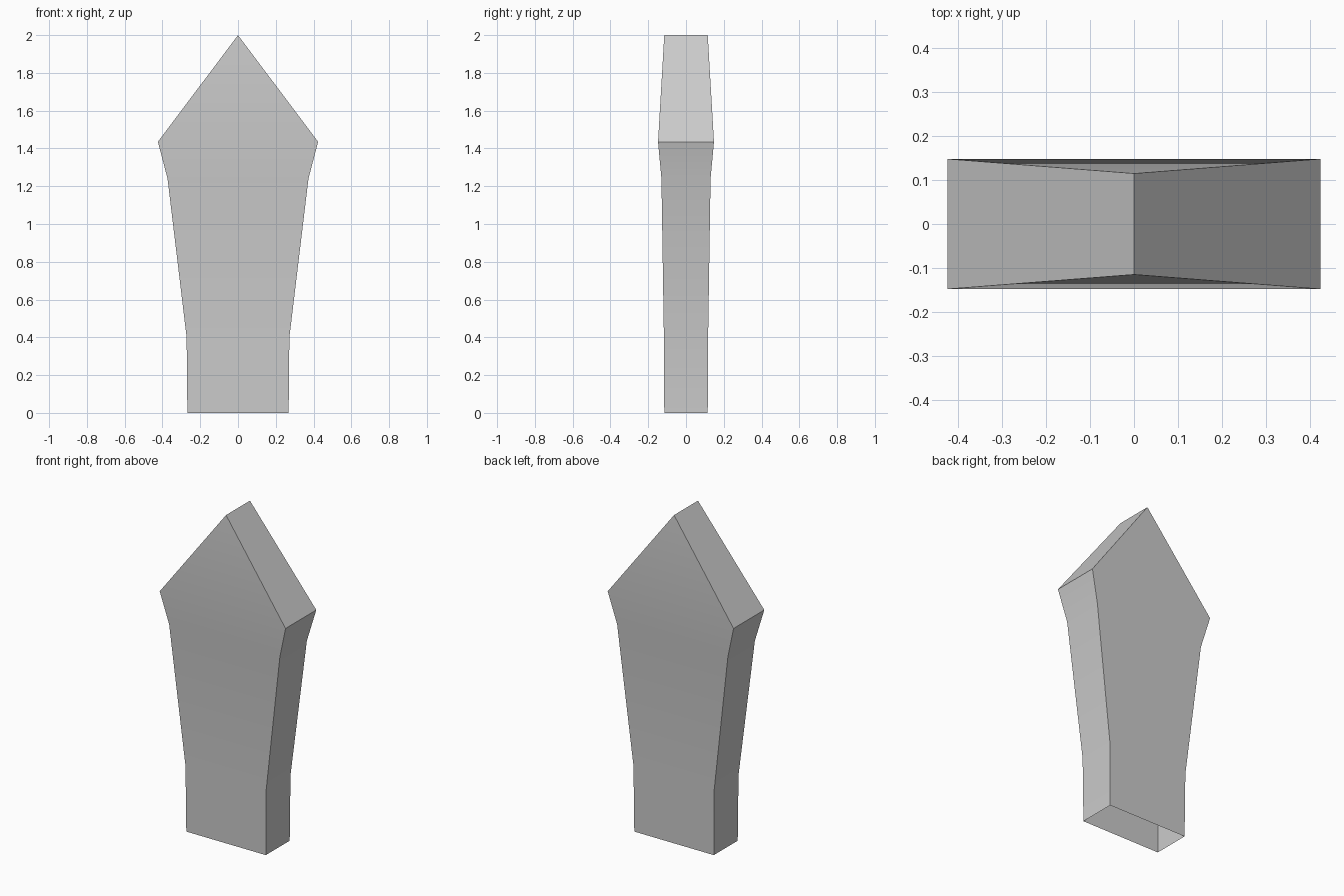
import bpy
import bmesh

cube = bpy.data.objects.get("Cube")
if cube:
    bpy.data.objects.remove(cube, do_unlink=True)

# Plain grey
grey = bpy.data.materials.new("plain_grey")
grey.use_nodes = True
colour = (0.6, 0.6, 0.6, 1.0)
grey.diffuse_color = colour
grey.node_tree.nodes["Principled BSDF"].inputs["Base Color"].default_value = colour

# Half width, half depth and height of each level, from the open foot up
levels = [
    (0.268, 0.115, 0.0),
    (0.272, 0.117, 0.40),
    (0.373, 0.130, 1.24),
    (0.424, 0.148, 1.435),
]
ridge_depth, ridge_height = 0.115, 2.0

bm = bmesh.new()
corners = [(-1, -1), (1, -1), (1, 1), (-1, 1)]
rings = [[bm.verts.new((sx * w, sy * d, z)) for sx, sy in corners]
         for w, d, z in levels]

# Flaring shaft walls
for low, high in zip(rings, rings[1:]):
    for i in range(4):
        j = (i + 1) % 4
        bm.faces.new((low[i], low[j], high[j], high[i]))

# Pointed cap with a short ridge from front to back
front = bm.verts.new((0, -ridge_depth, ridge_height))
back = bm.verts.new((0, ridge_depth, ridge_height))
a, b, c, d = rings[-1]
for face in ((a, b, front), (b, c, back, front), (c, d, back), (d, a, front, back)):
    bm.faces.new(face)

mesh = bpy.data.meshes.new("pointed_post")
bm.to_mesh(mesh)
bm.free()
mesh.materials.append(grey)

post = bpy.data.objects.new("pointed_post", mesh)
bpy.context.collection.objects.link(post)
bpy.context.view_layer.objects.active = post
post.select_set(True)
bpy.ops.object.shade_smooth_by_angle()
